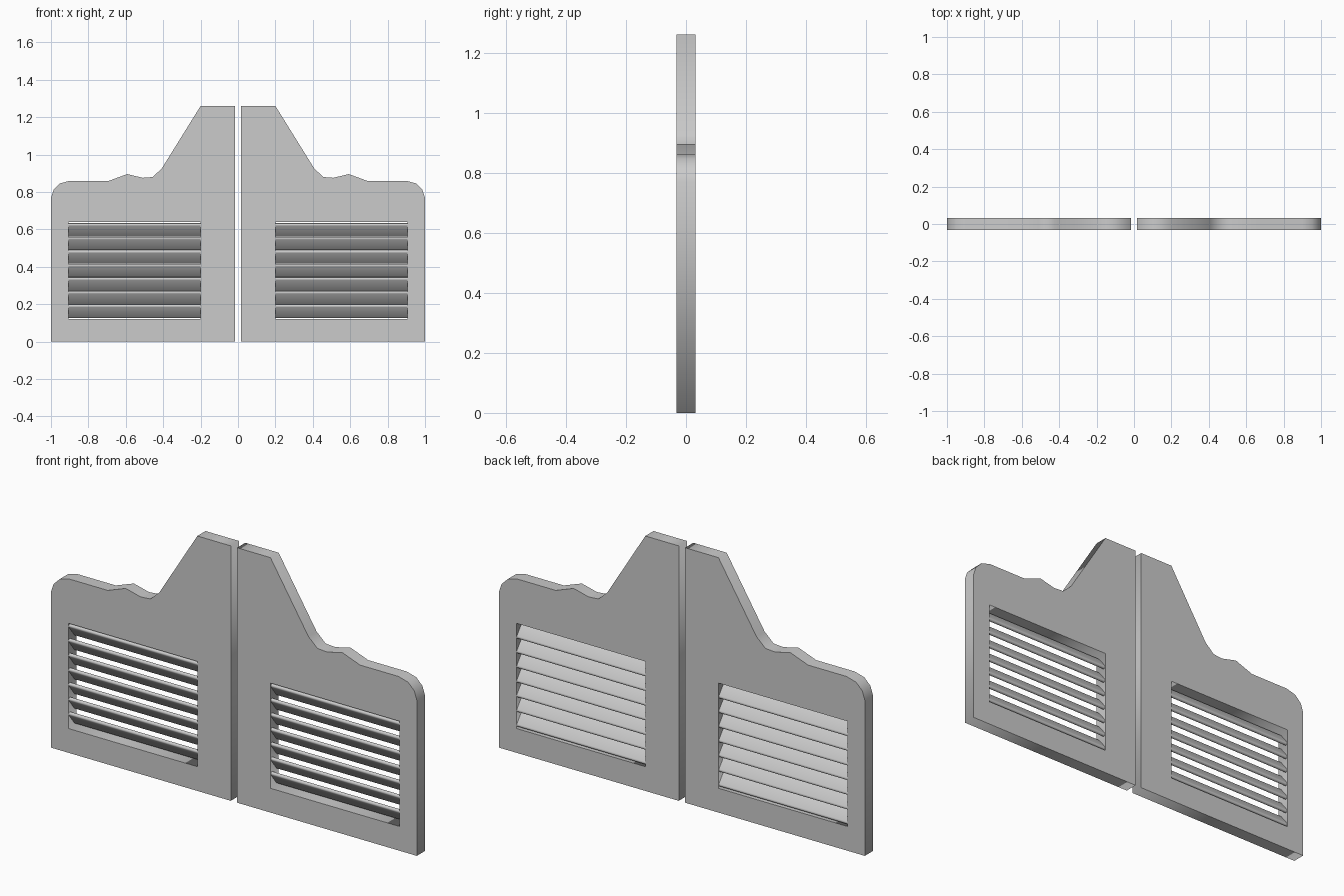
import bpy, bmesh, math

if "Cube" in bpy.data.objects:
    bpy.data.objects.remove(bpy.data.objects["Cube"])

HALF = 0.032                      # half door thickness
X0, X1, Z0, Z1 = 0.2, 0.905, 0.12, 0.64   # louvre opening
OUTLINE = [(0.017, 0), (1, 0), (1, 0.77), (0.986, 0.812), (0.952, 0.846), (0.9, 0.86),
           (0.69, 0.86), (0.592, 0.896), (0.51, 0.876), (0.457, 0.88), (0.408, 0.925),
           (0.2, 1.26), (0.017, 1.26)]
OPENING = [(X0, Z0), (X1, Z0), (X1, Z1), (X0, Z1)]


def door_panel(name, side):
    # filled outline with a rectangular hole, extruded to thickness
    cu = bpy.data.curves.new(name, 'CURVE')
    cu.dimensions = '2D'
    cu.fill_mode = 'BOTH'
    cu.extrude = HALF
    for loop in (OUTLINE, OPENING):
        sp = cu.splines.new('POLY')
        sp.points.add(len(loop) - 1)
        for p, (x, z) in zip(sp.points, loop):
            p.co = (side * x, z, 0, 1)
        sp.use_cyclic_u = True
    ob = bpy.data.objects.new(name, cu)
    bpy.context.collection.objects.link(ob)
    ob.rotation_euler.x = math.pi / 2
    bpy.ops.object.select_all(action='DESELECT')
    ob.select_set(True)
    bpy.context.view_layer.objects.active = ob
    bpy.ops.object.convert(target='MESH')


def slat_section(length, r, tilt, n=6):
    # rounded bar section, front edge high and back edge low
    pts = []
    for end in (1, -1):
        for i in range(n + 1):
            a = -math.pi / 2 + math.pi * i / n
            u, v = end * (length / 2 - r + r * math.cos(a)), end * r * math.sin(a)
            pts.append((u * math.cos(tilt) - v * math.sin(tilt),
                        u * math.sin(tilt) + v * math.cos(tilt)))
    return pts


def slats(name, side, count=7):
    bm = bmesh.new()
    section = slat_section(0.086, 0.009, math.radians(-52))
    pitch = 0.0725
    for k in range(count):
        zc = (Z0 + Z1) / 2 + (k - (count - 1) / 2) * pitch
        face = bm.faces.new([bm.verts.new((side * X0, y, zc + z)) for y, z in section])
        ext = bmesh.ops.extrude_face_region(bm, geom=[face], use_keep_orig=True)
        for v in ext['geom']:
            if isinstance(v, bmesh.types.BMVert):
                v.co.x = side * X1
    bmesh.ops.recalc_face_normals(bm, faces=bm.faces)
    me = bpy.data.meshes.new(name)
    bm.to_mesh(me)
    bm.free()
    ob = bpy.data.objects.new(name, me)
    bpy.context.collection.objects.link(ob)
    bpy.ops.object.select_all(action='DESELECT')
    ob.select_set(True)
    bpy.context.view_layer.objects.active = ob
    bpy.ops.object.shade_smooth_by_angle(angle=math.radians(40))


for label, side in (("left", -1), ("right", 1)):
    door_panel(label + "_door_panel", side)
    slats(label + "_door_slats", side)
